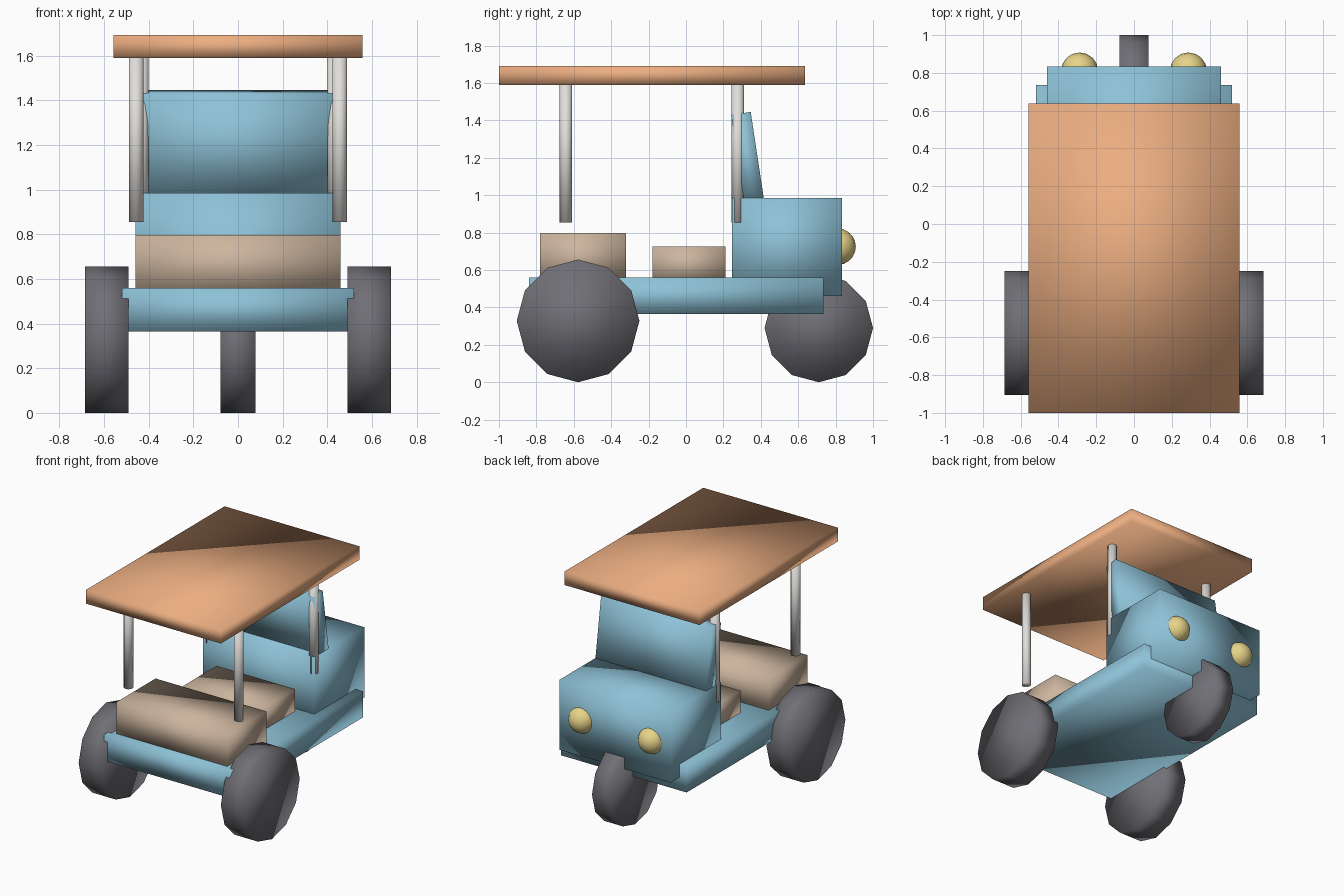
import bpy, math

if "Cube" in bpy.data.objects:
    bpy.data.objects.remove(bpy.data.objects["Cube"])

def material(name, rgb):
    m = bpy.data.materials.new(name)
    m.diffuse_color = (*rgb, 1)
    m.use_nodes = True
    m.node_tree.nodes["Principled BSDF"].inputs["Base Color"].default_value = m.diffuse_color
    return m

BLUE = material("blue_paint", (0.27, 0.54, 0.68))
ORANGE = material("orange_canvas", (0.83, 0.42, 0.22))
TAN = material("tan_fabric", (0.60, 0.46, 0.34))
DARK = material("dark_rubber", (0.16, 0.16, 0.18))
PALE = material("pale_metal", (0.75, 0.73, 0.70))
YELLOW = material("yellow_lamp", (0.80, 0.66, 0.25))

def finish(name, mat):
    ob = bpy.context.object
    ob.name = name
    ob.data.materials.append(mat)
    bpy.ops.object.shade_smooth()
    return ob

def box(name, mat, x, y, z):
    """Box symmetric about x = 0, from half width and y, z ranges."""
    bpy.ops.mesh.primitive_cube_add(size=1, location=(0, sum(y) / 2, sum(z) / 2))
    bpy.context.object.scale = (2 * x, y[1] - y[0], z[1] - z[0])
    bpy.ops.object.transform_apply(location=False, rotation=False, scale=True)
    return finish(name, mat)

def wheel(name, x, y, r, width):
    bpy.ops.mesh.primitive_cylinder_add(vertices=12, radius=r, depth=width,
                                        location=(x, y, r),
                                        rotation=(0, math.pi / 2, 0))
    return finish(name, DARK)

# Body and roof
box("chassis", BLUE, 0.52, (-0.84, 0.735), (0.365, 0.56))
box("front_cowl", BLUE, 0.46, (0.245, 0.835), (0.46, 0.985))
box("roof", ORANGE, 0.558, (-1.0, 0.637), (1.59, 1.692))

# Leaning windshield, its foot sunk into the cowl
shield = box("windshield", BLUE, 0.458, (0.286, 0.392), (0.94, 1.44))
shield.rotation_euler.x = math.radians(8.6)
shield.location = (0, 0.331, 1.19)

# Seats
box("rear_seat", TAN, 0.458, (-0.78, -0.32), (0.53, 0.797))
box("driver_seat", TAN, 0.325, (-0.18, 0.21), (0.53, 0.725))

# Wheels
wheel("front_wheel", 0, 0.71, 0.29, 0.155)

# Mirrored parts: rear wheels, roof posts, headlights
for side, s in (("left", -1), ("right", 1)):
    wheel(side + "_rear_wheel", s * 0.588, -0.577, 0.328, 0.193)
    for end, x, y in (("rear", 0.456, -0.642), ("front", 0.433, 0.277)):
        bpy.ops.mesh.primitive_cylinder_add(vertices=12, radius=0.033, depth=0.755,
                                            location=(s * x, y, 1.2325))
        finish(f"{side}_{end}_post", PALE)
    bpy.ops.mesh.primitive_uv_sphere_add(segments=16, ring_count=10, radius=0.098,
                                         location=(s * 0.288, 0.81, 0.725))
    finish(side + "_headlight", YELLOW)
